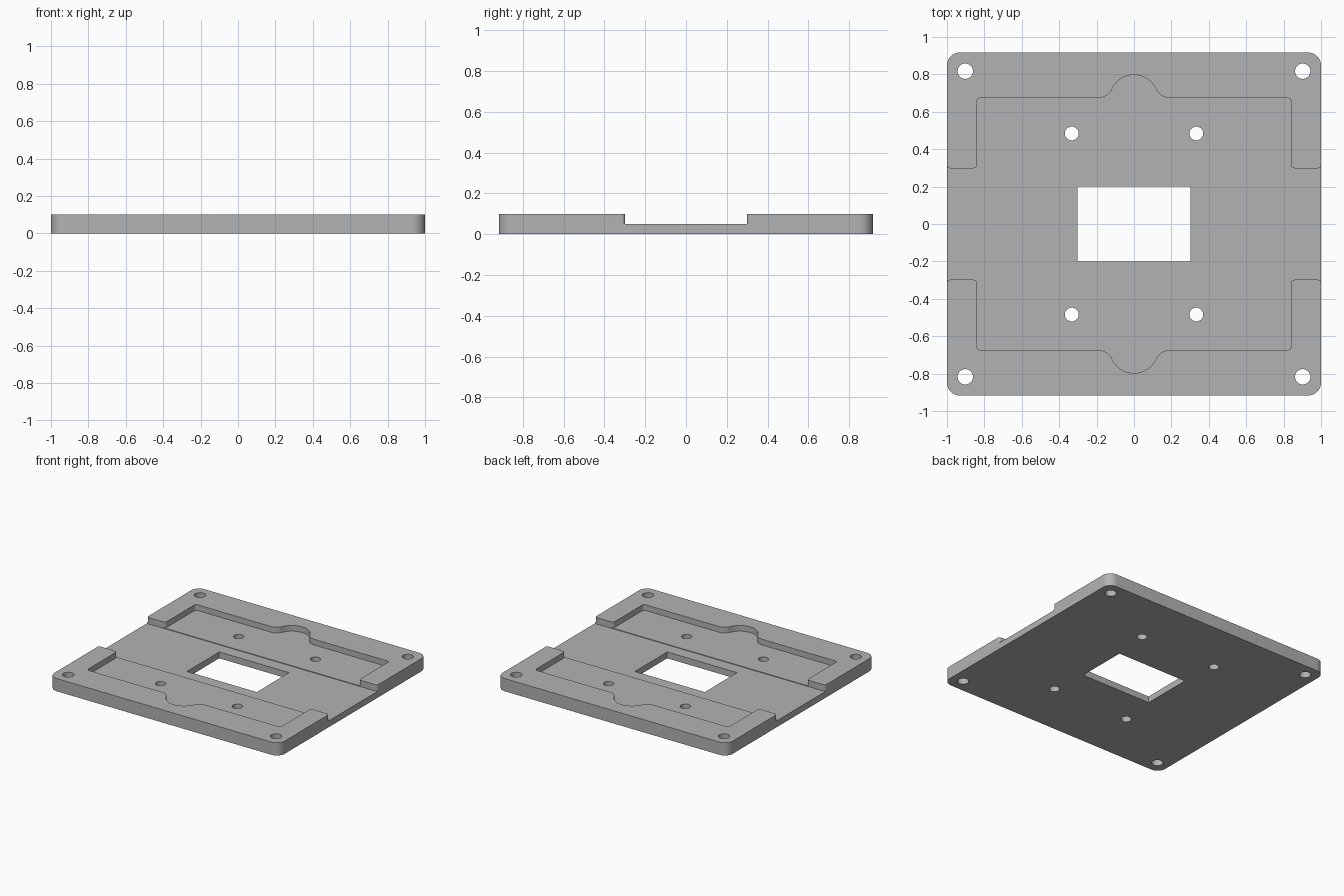
import bpy
import bmesh
from math import sin, cos, radians, atan2, degrees

cube = bpy.data.objects.get("Cube")
if cube:
    bpy.data.objects.remove(cube, do_unlink=True)

HALF_X, HALF_Y = 1.0, 0.917
TOP, RECESS_Z, CHANNEL_Z = 0.1, 0.055, 0.05
RIM_X, RIM_Y, TAB_Y = 0.84, 0.674, 0.298

grey = bpy.data.materials.new("plain grey")
grey.diffuse_color = (0.45, 0.45, 0.45, 1)
grey.use_nodes = True
grey.node_tree.nodes["Principled BSDF"].inputs["Base Color"].default_value = (0.45, 0.45, 0.45, 1)


def arc(cx, cy, r, start, end, steps=8):
    angles = [radians(start + (end - start) * i / steps) for i in range(steps + 1)]
    return [(cx + r * cos(a), cy + r * sin(a)) for a in angles]


def mirrored(quarter):
    """Close an outline from its +x +y quarter, which runs from the top to the right."""
    right = quarter + [(x, -y) for x, y in reversed(quarter)]
    return right + [(-x, y) for x, y in reversed(right) if x > 1e-5]


def prism(name, outline, low, high):
    mesh = bpy.data.meshes.new(name)
    bm = bmesh.new()
    face = bm.faces.new([bm.verts.new((x, y, low)) for x, y in outline])
    ext = bmesh.ops.extrude_face_region(bm, geom=[face])["geom"]
    bmesh.ops.translate(bm, vec=(0, 0, high - low),
                        verts=[v for v in ext if isinstance(v, bmesh.types.BMVert)])
    bmesh.ops.recalc_face_normals(bm, faces=bm.faces)
    bm.to_mesh(mesh)
    bm.free()
    obj = bpy.data.objects.new(name, mesh)
    bpy.context.collection.objects.link(obj)
    mesh.materials.append(grey)
    return obj


# Plate with rounded corners
corner = 0.07
plate = prism("mounting_plate",
              mirrored(arc(HALF_X - corner, HALF_Y - corner, corner, 90, 0, 12)), 0, TOP)

# Recess outline: round notch, its fillet, inner corner, then the tab's two corners
notch_y, notch_r, fillet_x, fillet_r = 0.667, 0.13, 0.19, 0.078
fillet_y = RIM_Y + fillet_r
lean = degrees(atan2(fillet_y - notch_y, fillet_x))
small = 0.018
recess_quarter = (
    arc(0, notch_y, notch_r, 90, lean, 14)
    + arc(fillet_x, fillet_y, fillet_r, 180 + lean, 270, 10)[1:]
    + arc(RIM_X - small, RIM_Y - small, small, 90, 0)
    + arc(RIM_X + small, TAB_Y + small, small, 180, 270)
    + arc(HALF_X - small, TAB_Y + small, small, 270, 360)
    + [(HALF_X + 0.1, TAB_Y + small)])
cutters = [prism("recess_cutter", mirrored(recess_quarter), RECESS_Z, 0.3)]

# Slightly lower channel across the middle, and the window
for name, x, y, low in (("channel_cutter", HALF_X + 0.2, TAB_Y, CHANNEL_Z),
                        ("window_cutter", 0.303, 0.2, -0.1)):
    cutters.append(prism(name, mirrored([(x, y)]), low, 0.4))

# Screw holes at the corners and around the window
for x, y, r in ((0.902, 0.817, 0.041), (0.333, 0.484, 0.037)):
    for sx in (-1, 1):
        for sy in (-1, 1):
            cutters.append(prism("hole_cutter", arc(sx * x, sy * y, r, 0, 360, 32)[:-1], -0.1, 0.5))

bpy.context.view_layer.objects.active = plate
for cutter in cutters:
    cutter.hide_render = True
    mod = plate.modifiers.new("cut", 'BOOLEAN')
    mod.operation = 'DIFFERENCE'
    mod.solver = 'EXACT'
    mod.object = cutter
    bpy.ops.object.modifier_apply(modifier=mod.name)
    bpy.data.objects.remove(cutter, do_unlink=True)

bpy.ops.object.select_all(action='DESELECT')
plate.select_set(True)
bpy.ops.object.shade_smooth_by_angle(angle=radians(30))
